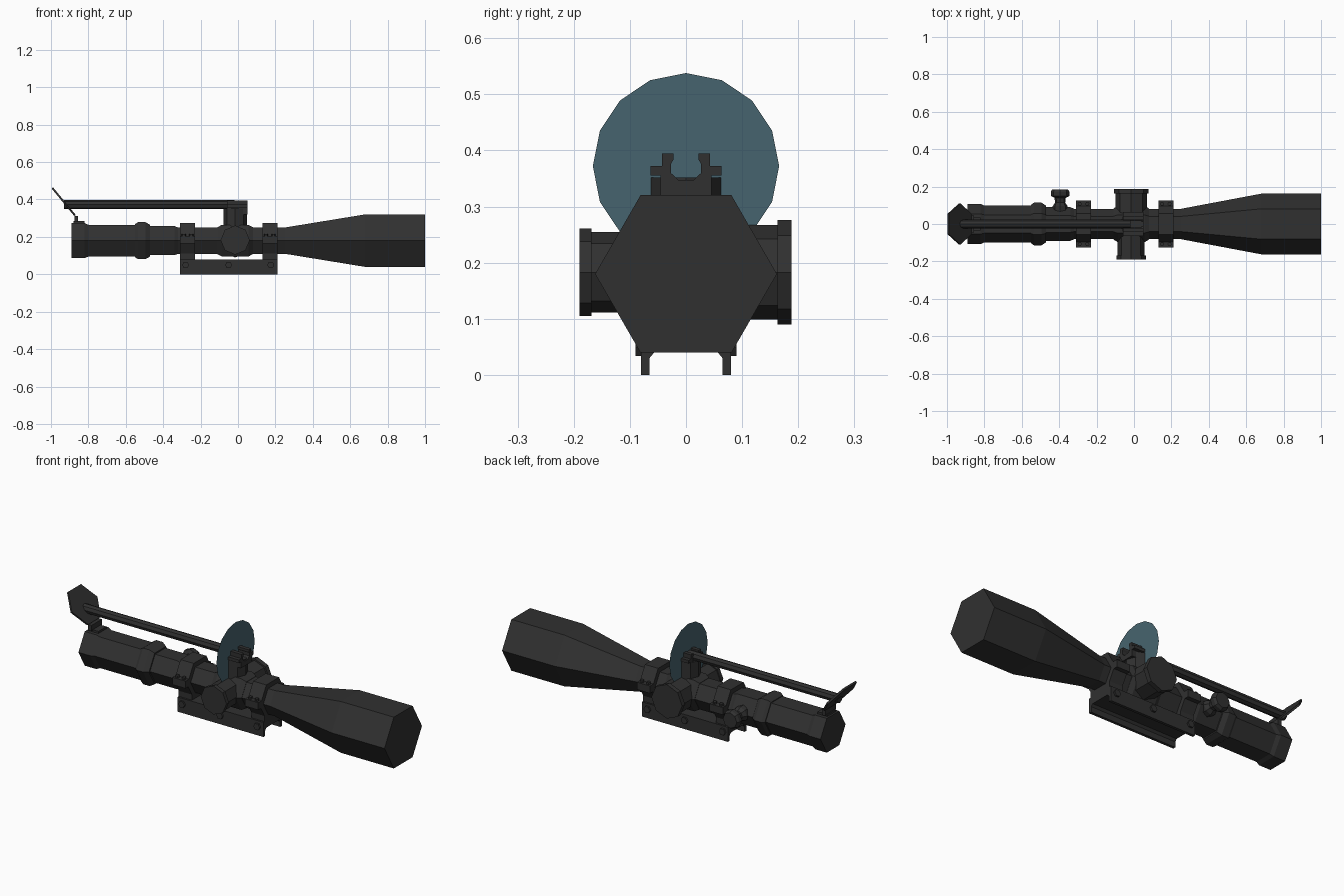
import bpy, bmesh, math
from mathutils import Vector, Matrix

old = bpy.data.objects.get("Cube")
if old:
    bpy.data.objects.remove(old, do_unlink=True)


def material(name, rgb):
    m = bpy.data.materials.new(name)
    m.use_nodes = True
    m.diffuse_color = (*rgb, 1)
    bsdf = m.node_tree.nodes["Principled BSDF"]
    bsdf.inputs["Base Color"].default_value = (*rgb, 1)
    bsdf.inputs["Roughness"].default_value = 0.8
    return m


BLACK = material("matte black", (0.03, 0.03, 0.03))
GLASS = material("blue grey glass", (0.062, 0.127, 0.157))
AXIS_Z = 0.18


def finish(name, bm, mat=BLACK):
    bmesh.ops.recalc_face_normals(bm, faces=bm.faces)
    mesh = bpy.data.meshes.new(name)
    bm.to_mesh(mesh)
    bm.free()
    mesh.materials.append(mat)
    ob = bpy.data.objects.new(name, mesh)
    bpy.context.collection.objects.link(ob)
    return ob


def place(axis, along, u, v):
    return {"x": (along, u, v), "y": (u, along, v), "z": (u, v, along)}[axis]


def skin(name, sections):
    """Join matching loops of points into a closed solid."""
    bm = bmesh.new()
    loops = [[bm.verts.new(p) for p in s] for s in sections]
    n = len(loops[0])
    for a, b in zip(loops, loops[1:]):
        for i in range(n):
            j = (i + 1) % n
            bm.faces.new((a[i], a[j], b[j], b[i]))
    bm.faces.new(loops[0])
    bm.faces.new(loops[-1])
    return finish(name, bm)


def turned(name, axis, sides, profile, centre):
    """Faceted body from (position, radius) pairs along an axis."""
    cu, cv = centre
    angles = [math.tau * i / sides for i in range(sides)]
    return skin(name, [[place(axis, p, cu + r * math.cos(a), cv + r * math.sin(a))
                        for a in angles] for p, r in profile])


def extruded(name, half, x0, x1):
    """Symmetric (y, z) outline pushed along x."""
    outline = half + [(-y, z) for y, z in reversed(half) if y > 0]
    return skin(name, [[(x, y, z) for y, z in outline] for x in (x0, x1)])


def box(name, x, y, z):
    bm = bmesh.new()
    bmesh.ops.create_cube(bm, size=1)
    for v in bm.verts:
        v.co = [lo + (c + 0.5) * (hi - lo) for c, (lo, hi) in zip(v.co, (x, y, z))]
    return finish(name, bm)


# Hexagonal optical tube
centre = (0, AXIS_Z)
turned("objective_bell", "x", 6, [(0.25, 0.081), (0.68, 0.162), (1.0, 0.162)], centre)
turned("main_tube", "x", 6, [(-0.34, 0.081), (0.26, 0.081)], centre)
turned("rear_tube", "x", 6, [(-0.48, 0.09), (-0.34, 0.09), (-0.32, 0.081)], centre)
turned("magnification_ring", "x", 6,
       [(-0.55, 0.103), (-0.535, 0.114), (-0.495, 0.114), (-0.47, 0.098)], centre)
turned("eyepiece", "x", 6, [(-0.82, 0.098), (-0.54, 0.098)], centre)
turned("eyepiece_rim", "x", 6, [(-0.89, 0.108), (-0.82, 0.108), (-0.8, 0.098)], centre)

# Inverted channel base with side bolts
extruded("mount_base", [(0, 0.08), (0.08, 0.08), (0.08, 0), (0.065, 0),
                        (0.065, 0.03), (0.055, 0.042), (0, 0.042)], -0.31, 0.21)
for x in (-0.28, -0.05, 0.175):
    for s in (-1, 1):
        turned("base_bolt", "y", 6, [(s * 0.075, 0.019), (s * 0.09, 0.019)], (x, 0.05))

# Ring mounts with clamp ears and screws
for x in (-0.27, 0.17):
    span = (x - 0.04, x + 0.04)
    turned("mount_ring", "x", 6, [(p, 0.11) for p in span], centre)
    box("ring_post", span, (-0.07, 0.07), (0.07, 0.13))
    for s in (-1, 1):
        ear = sorted((s * 0.08, s * 0.125))
        box("clamp_ear", span, ear, (0.165, 0.205))
        for dx in (-0.02, 0.02):
            turned("clamp_screw", "z", 6, [(0.2, 0.011), (0.216, 0.011)],
                   (x + dx, s * 0.108))

# Turret housing and adjustment drums
TX = -0.015
turned("turret_housing", "x", 6, [(-0.11, 0.083), (-0.085, 0.098),
                                  (0.055, 0.098), (0.08, 0.083)], centre)
turned("right_drum", "y", 8, [(-0.168, 0.072), (-0.05, 0.072)], (TX, 0.183))
turned("right_drum_cap", "y", 8, [(-0.19, 0.078), (-0.168, 0.078)], (TX, 0.183))
turned("left_drum", "y", 8, [(0.05, 0.084), (0.163, 0.084)], (TX, 0.183))
turned("left_drum_cap", "y", 8, [(0.163, 0.093), (0.188, 0.093)], (TX, 0.183))
turned("top_drum", "z", 8, [(0.22, 0.062), (0.352, 0.062)], (TX, 0))

# Small side knob
turned("side_knob", "y", 8, [(0.05, 0.04), (0.095, 0.04), (0.115, 0.027), (0.14, 0.03),
                             (0.15, 0.05), (0.172, 0.05), (0.185, 0.042)], (-0.395, AXIS_Z))

# Notched cradle and long rod above the tube
extruded("rod_cradle", [(0, 0.347), (0.013, 0.347), (0.027, 0.36), (0.027, 0.376),
                        (0.022, 0.384), (0.022, 0.395), (0.043, 0.395), (0.043, 0.372),
                        (0.063, 0.372), (0.063, 0.355), (0.045, 0.355), (0.045, 0.32),
                        (0, 0.32)], -0.06, 0.05)
turned("top_rod", "x", 8, [(-0.93, 0.024), (-0.02, 0.024)], (0, 0.372))

# Tilted hexagonal flip cover and hinge
cover = turned("flip_cover", "z", 6, [(-0.005, 0.11), (0.005, 0.11)], (0, 0))
slope = Vector((-0.14, 0, 0.17)).normalized()
side = Vector((0, 1, 0))
normal = side.cross(slope)
cover.data.transform(Matrix.Translation((-0.932, 0, 0.388)) @
                     Matrix((side, slope, normal)).transposed().to_4x4())
box("cover_hinge", (-0.88, -0.82), (-0.035, 0.035), (0.255, 0.285))
box("hinge_pin", (-0.875, -0.855), (-0.045, 0.045), (0.28, 0.312))

# Round glass disc standing across the rod
bm = bmesh.new()
bmesh.ops.create_circle(bm, cap_ends=True, segments=16, radius=0.166)
bm.transform(Matrix.Translation((TX, 0, 0.372)) @ Matrix.Rotation(math.pi / 2, 4, "Y"))
finish("glass_disc", bm, GLASS)
